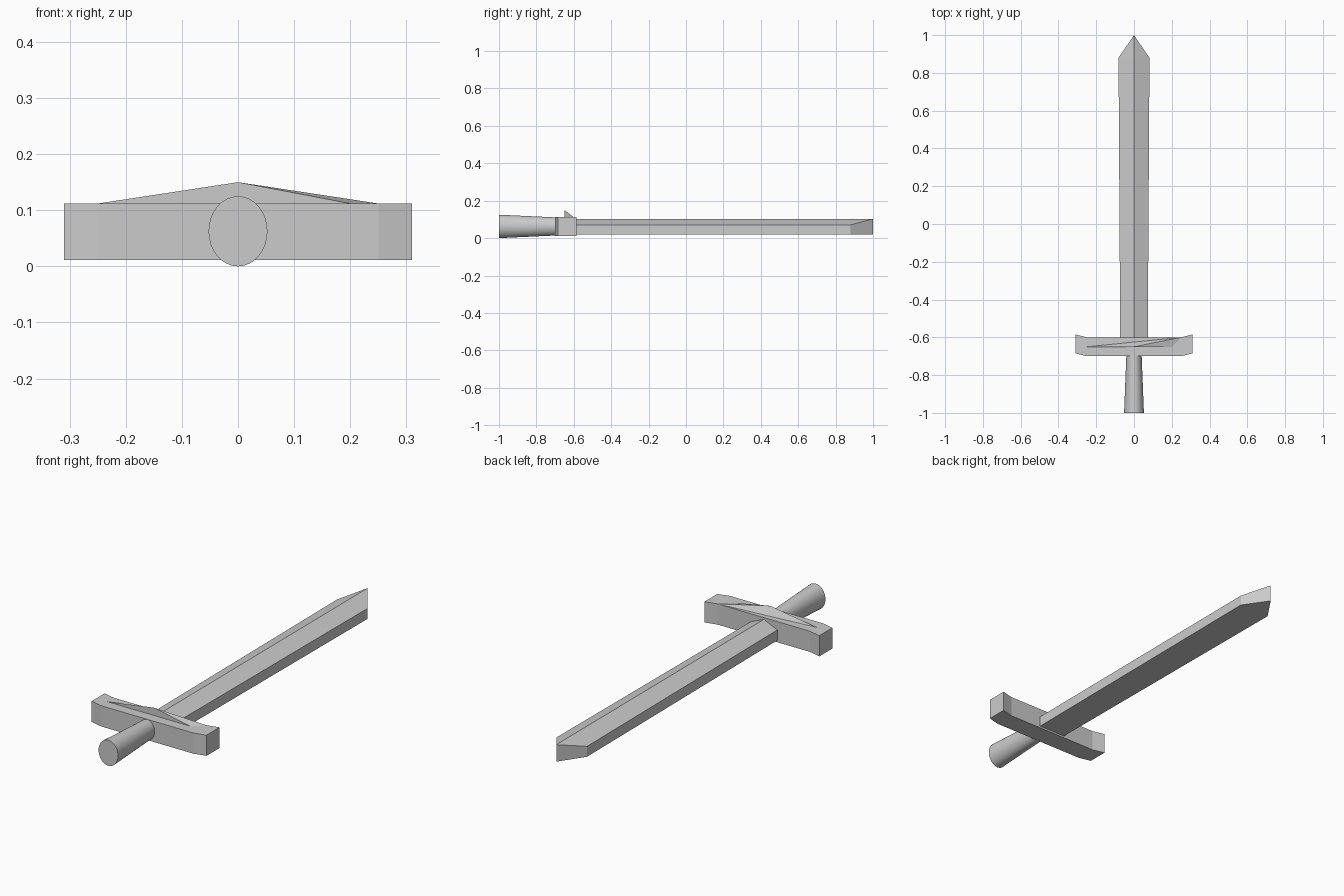
import bpy
import bmesh
from mathutils import Matrix
from math import pi, radians

if "Cube" in bpy.data.objects:
    bpy.data.objects.remove(bpy.data.objects["Cube"])


def finish(bm, name):
    """Turn a bmesh into a named object with outward normals."""
    bmesh.ops.recalc_face_normals(bm, faces=bm.faces[:])
    mesh = bpy.data.meshes.new(name)
    bm.to_mesh(mesh)
    bm.free()
    ob = bpy.data.objects.new(name, mesh)
    bpy.context.collection.objects.link(ob)
    return ob


# Blade: flat underside, vertical edges, raised centre ridge, pointed tip
def blade_ring(bm, y, w):
    profile = [(-w, 0.02), (0, 0.02), (w, 0.02), (w, 0.071), (0, 0.103), (-w, 0.071)]
    return [bm.verts.new((x, y, z)) for x, z in profile]


bm = bmesh.new()
base = blade_ring(bm, -0.6, 0.073)
shoulder = blade_ring(bm, 0.88, 0.082)
low_tip = bm.verts.new((0, 1, 0.02))
high_tip = bm.verts.new((0, 1, 0.103))
bm.faces.new(base)
for i in range(6):
    j = (i + 1) % 6
    bm.faces.new((base[i], base[j], shoulder[j], shoulder[i]))
bl, bc, br, er, tc, el = shoulder
for face in [(bl, bc, low_tip), (bc, br, low_tip), (br, er, high_tip, low_tip),
             (er, tc, high_tip), (tc, el, high_tip), (el, bl, low_tip, high_tip)]:
    bm.faces.new(face)
finish(bm, "blade")

# Crossguard: outline with swept-forward ends, extruded upward
right = [(0.25, -0.7), (0.31, -0.685), (0.31, -0.585), (0.25, -0.6)]
outline = right + [(-x, y) for x, y in reversed(right)]
bm = bmesh.new()
floor = bm.faces.new([bm.verts.new((x, y, 0.011)) for x, y in outline])
ext = bmesh.ops.extrude_face_region(bm, geom=[floor])
bmesh.ops.translate(bm, vec=(0, 0, 0.101),
                    verts=[g for g in ext["geom"] if isinstance(g, bmesh.types.BMVert)])
finish(bm, "crossguard")

# Guard ridge: uneven wedge on top of the crossguard
bm = bmesh.new()
left, corner, inner, peak = [bm.verts.new(p) for p in (
    (-0.25, -0.65, 0.112), (0.25, -0.6, 0.112), (0.2, -0.65, 0.112), (0, -0.65, 0.15))]
for face in [(left, inner, peak), (inner, corner, peak), (corner, left, peak),
             (left, corner, inner)]:
    bm.faces.new(face)
finish(bm, "guard_ridge")

# Grip: tapered oval rod, widest at the pommel end
bm = bmesh.new()
bmesh.ops.create_cone(bm, cap_ends=True, segments=32, radius1=0.0625, radius2=0.0485,
                      depth=0.3, matrix=Matrix.Rotation(-pi / 2, 4, 'X'))
bmesh.ops.scale(bm, vec=(0.84, 1, 1), verts=bm.verts[:])
bmesh.ops.translate(bm, vec=(0, -0.85, 0.0625), verts=bm.verts[:])
grip = finish(bm, "grip")
bpy.context.view_layer.objects.active = grip
grip.select_set(True)
bpy.ops.object.shade_smooth_by_angle(angle=radians(30))
